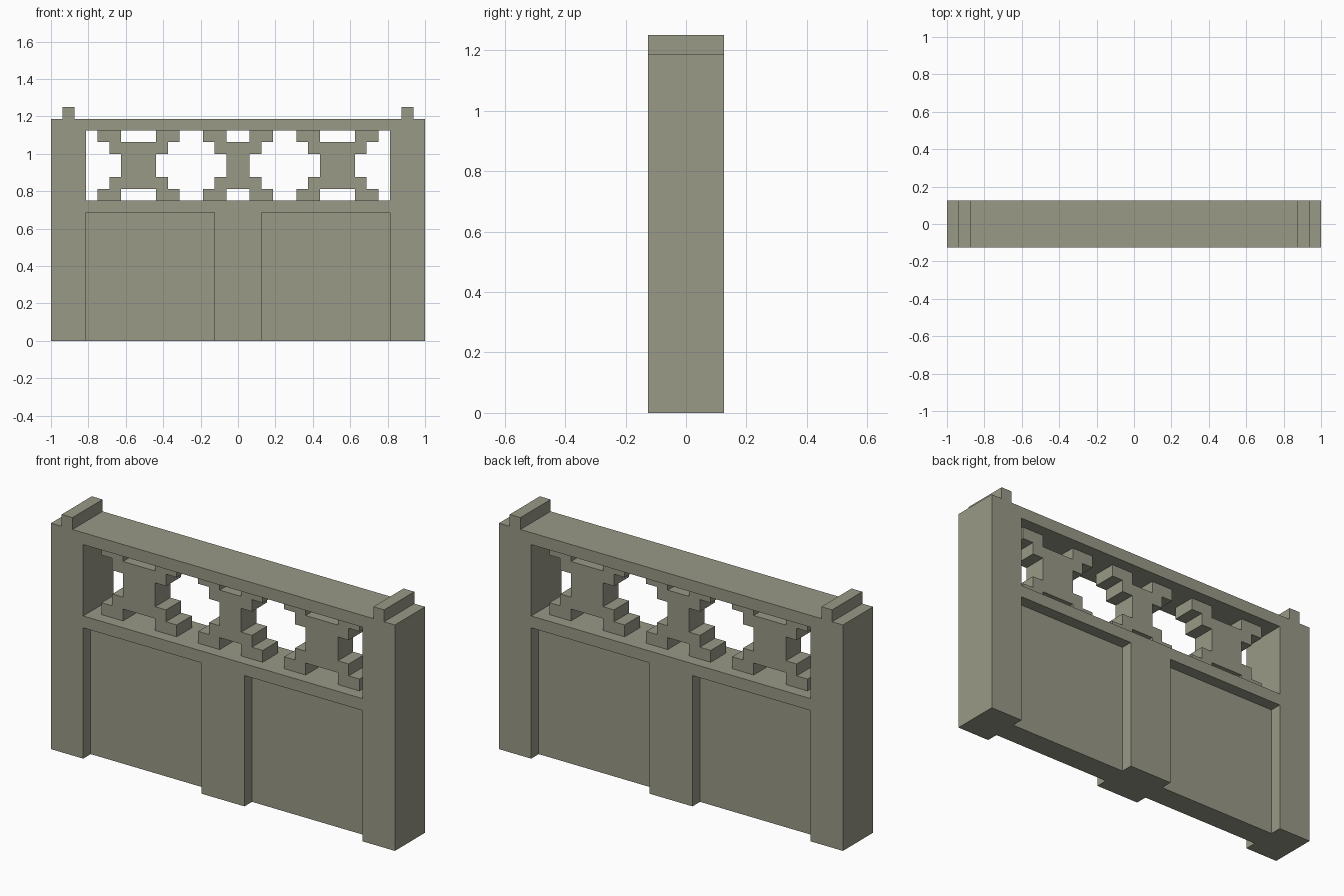
import bpy, bmesh, math
from itertools import product

cube = bpy.data.objects.get("Cube")
if cube:
    bpy.data.objects.remove(cube)

U = 1 / 16  # building module

stone = bpy.data.materials.new("grey_olive_stone")
colour = (0.32, 0.32, 0.245, 1)
stone.diffuse_color = colour
stone.use_nodes = True
bsdf = stone.node_tree.nodes["Principled BSDF"]
bsdf.inputs["Base Color"].default_value = colour
bsdf.inputs["Roughness"].default_value = 0.9


def block(x0, x1, z0, z1, half_depth):
    """Module cells filled by a box centred on y = 0."""
    return set(product(range(x0, x1), range(-half_depth, half_depth), range(z0, z1)))


def mirrored(x0, x1, z0, z1, half_depth):
    """A box and its twin across x = 0."""
    return block(x0, x1, z0, z1, half_depth) | block(-x1, -x0, z0, z1, half_depth)


# Frame: end pillars, centre stile, two rails and the small caps on top
frame = (mirrored(13, 16, 0, 19, 2) | block(-2, 2, 0, 11, 2)
         | block(-13, 13, 11, 12, 2) | block(-13, 13, 18, 19, 2)
         | mirrored(14, 15, 19, 20, 2))

# Recessed lower panels
left_panel = block(2, 13, 0, 11, 1)
right_panel = block(-13, -2, 0, 11, 1)


def spindle(x0, x1):
    """Stepped lattice piece, narrow in the middle with split feet at both ends."""
    cells = block(x0, x1, 14, 16, 1)
    for step_z, foot_z in ((13, 12), (16, 17)):
        cells |= block(x0 - 1, x1 + 1, step_z, step_z + 1, 1)
        cells |= block(x0 - 2, x0, foot_z, foot_z + 1, 1)
        cells |= block(x1, x1 + 2, foot_z, foot_z + 1, 1)
    return cells


parts = {
    "frame": frame,
    "left_panel": left_panel,
    "right_panel": right_panel,
    "left_lattice": spindle(7, 10),
    "centre_lattice": spindle(-1, 1),
    "right_lattice": spindle(-10, -7),
}
solid = set().union(*parts.values())


def build(name, cells):
    """Skin the cells where they are exposed, then merge flat regions."""
    bm = bmesh.new()
    verts = {}

    def vert(p):
        if p not in verts:
            verts[p] = bm.verts.new([c * U for c in p])
        return verts[p]

    for cell in sorted(cells):
        for axis, side in product(range(3), (0, 1)):
            neighbour = list(cell)
            neighbour[axis] += 1 if side else -1
            if tuple(neighbour) in solid:
                continue
            ring = []
            for a, b in ((0, 0), (1, 0), (1, 1), (0, 1)):
                p = list(cell)
                p[axis] += side
                p[(axis + 1) % 3] += a
                p[(axis + 2) % 3] += b
                ring.append(vert(tuple(p)))
            bm.faces.new(ring if side else ring[::-1])
    bmesh.ops.dissolve_limit(bm, angle_limit=math.radians(1),
                             verts=bm.verts[:], edges=bm.edges[:])
    mesh = bpy.data.meshes.new(name)
    bm.to_mesh(mesh)
    bm.free()
    mesh.materials.append(stone)
    bpy.context.collection.objects.link(bpy.data.objects.new(name, mesh))


for part_name, part_cells in parts.items():
    build(part_name, part_cells)
